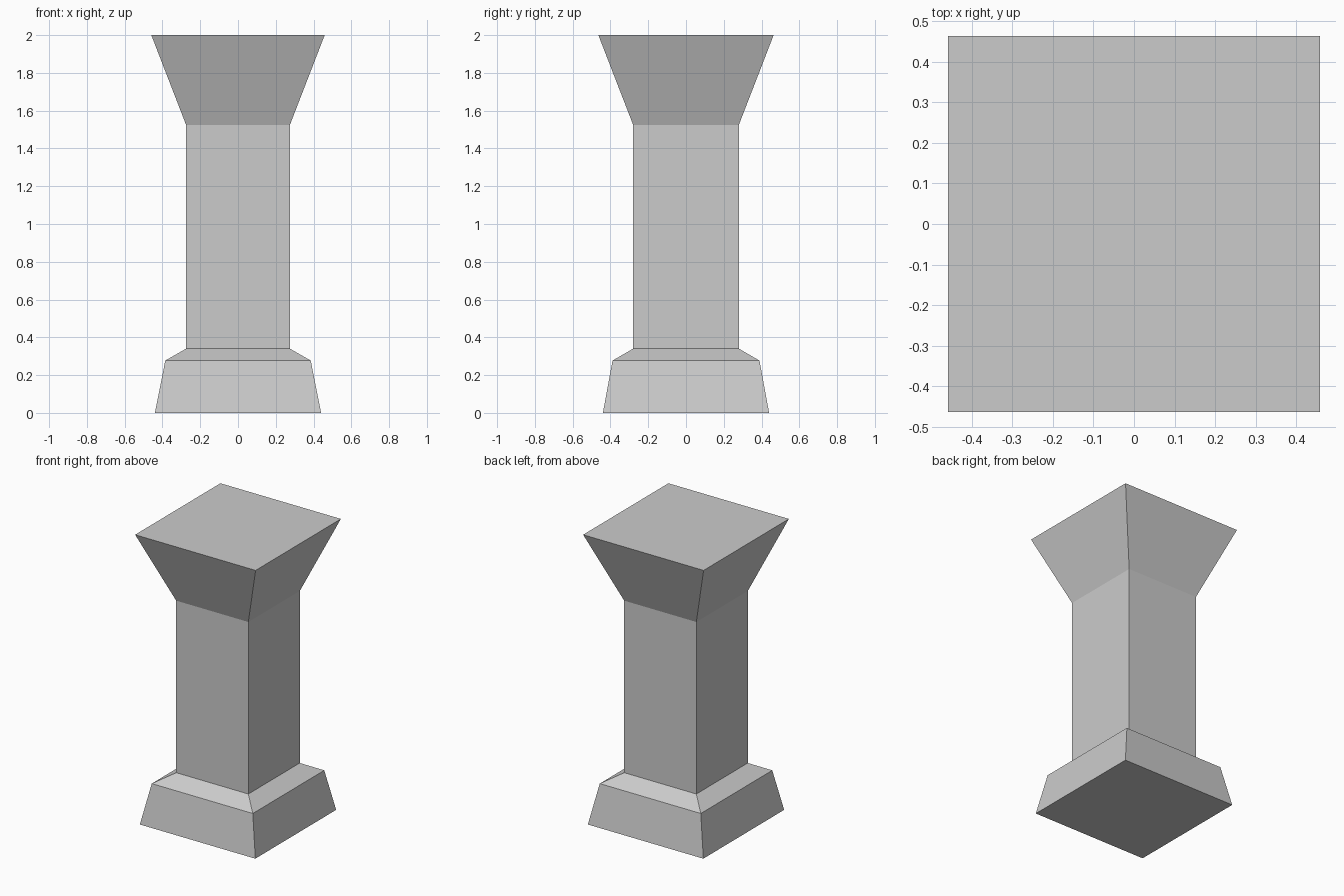
import bpy
import bmesh

cube = bpy.data.objects.get("Cube")
if cube:
    bpy.data.objects.remove(cube, do_unlink=True)

# Single stone colour
stone = bpy.data.materials.new("grey_stone")
stone.use_nodes = True
stone.diffuse_color = (0.6, 0.6, 0.6, 1)
stone.node_tree.nodes["Principled BSDF"].inputs["Base Color"].default_value = stone.diffuse_color

# Half widths and height of each square section, from the ground up
SECTIONS = [
    (0.44, 0.44, 0.0),
    (0.385, 0.389, 0.277),
    (0.275, 0.28, 0.34),
    (0.275, 0.28, 1.525),
    (0.459, 0.464, 2.0),
]


def ring(bm, half_x, half_y, z):
    corners = [(-1, -1), (1, -1), (1, 1), (-1, 1)]
    return [bm.verts.new((x * half_x, y * half_y, z)) for x, y in corners]


# Pillar: foot, sloped shoulder, shaft and flared capital in one closed skin
bm = bmesh.new()
rings = [ring(bm, *section) for section in SECTIONS]
for low, high in zip(rings, rings[1:]):
    for i in range(4):
        j = (i + 1) % 4
        bm.faces.new((low[i], low[j], high[j], high[i]))
bm.faces.new(reversed(rings[0]))
bm.faces.new(rings[-1])
bmesh.ops.recalc_face_normals(bm, faces=bm.faces)

mesh = bpy.data.meshes.new("pillar")
bm.to_mesh(mesh)
bm.free()
mesh.materials.append(stone)
pillar = bpy.data.objects.new("pillar", mesh)
bpy.context.collection.objects.link(pillar)
